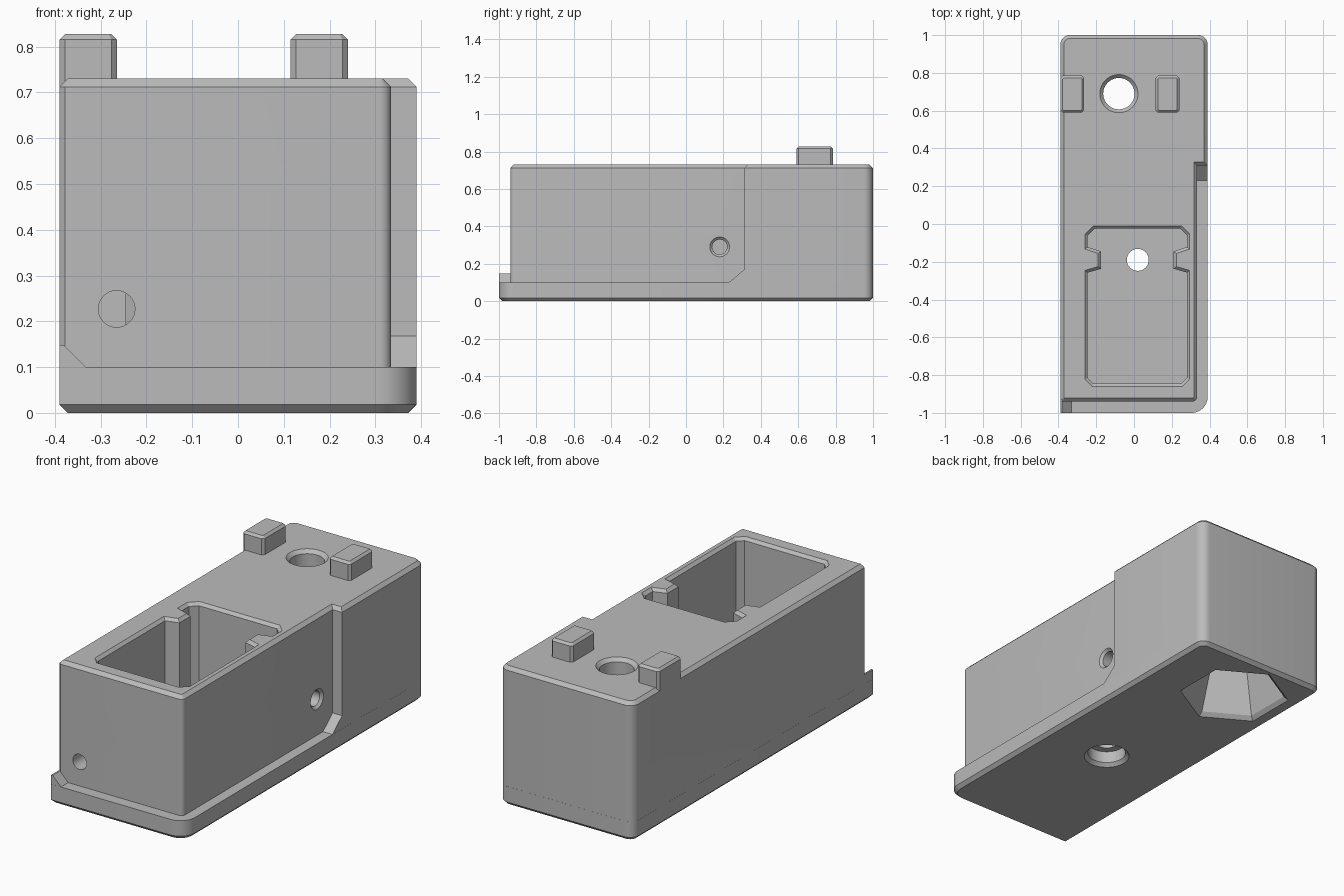
import bpy, bmesh, math
from mathutils import Vector, Matrix

cube = bpy.data.objects.get("Cube")
if cube:
    bpy.data.objects.remove(cube, do_unlink=True)

grey = bpy.data.materials.new("plain grey")
grey.use_nodes = True
COLOUR = (0.5, 0.5, 0.5, 1)
grey.diffuse_color = COLOUR
grey.node_tree.nodes["Principled BSDF"].inputs["Base Color"].default_value = COLOUR


def outline(corners):
    """Counter-clockwise outline; each corner is x, y, radius, segments (1 = chamfer)."""
    pts, n = [], len(corners)
    for i, (x, y, r, seg) in enumerate(corners):
        p = Vector((x, y))
        if not r:
            pts.append(p)
            continue
        u = (Vector(corners[i - 1][:2]) - p).normalized()
        v = (Vector(corners[(i + 1) % n][:2]) - p).normalized()
        for k in range(seg + 1):
            a = math.pi / 2 * k / seg
            pts.append(p + r * (u + v) - r * (math.cos(a) * v + math.sin(a) * u))
    return pts


def ring(x, y, r, n=48, turn=0):
    return [Vector((x + r * math.cos(math.tau * k / n + turn),
                    y + r * math.sin(math.tau * k / n + turn))) for k in range(n)]


def inset(pts, d):
    """Move every side of an outline inward by d (outward if negative)."""
    out = []
    for i, p in enumerate(pts):
        a = (p - pts[i - 1]).normalized()
        b = (pts[(i + 1) % len(pts)] - p).normalized()
        na, nb = Vector((-a.y, a.x)), Vector((-b.y, b.x))
        out.append(p + d * (na + nb) / (1 + na.dot(nb)))
    return out


def loft(name, layers, matrix=Matrix()):
    """Closed solid through (outline, height) layers."""
    bm = bmesh.new()
    rows = [[bm.verts.new((p.x, p.y, z)) for p in pts] for pts, z in layers]
    n = len(rows[0])
    bm.faces.new(rows[0][::-1])
    bm.faces.new(rows[-1])
    for lo, hi in zip(rows, rows[1:]):
        for i in range(n):
            j = (i + 1) % n
            bm.faces.new((lo[i], lo[j], hi[j], hi[i]))
    bm.transform(matrix)
    bmesh.ops.recalc_face_normals(bm, faces=bm.faces)
    mesh = bpy.data.meshes.new(name)
    bm.to_mesh(mesh)
    bm.free()
    mesh.materials.append(grey)
    ob = bpy.data.objects.new(name, mesh)
    bpy.context.collection.objects.link(ob)
    return ob


def combine(target, tool, operation):
    mod = target.modifiers.new(tool.name, "BOOLEAN")
    mod.operation, mod.object, mod.solver = operation, tool, "EXACT"
    bpy.context.view_layer.objects.active = target
    bpy.ops.object.modifier_apply(modifier=mod.name)
    bpy.data.objects.remove(tool, do_unlink=True)


W, TOP, STEP, C = 0.39, 0.73, 0.1, 0.018
E = 0.0004  # tiny offset keeping joined walls from coinciding

# Base plate with chamfered underside
foot = outline([(-W, -1, 0, 0), (W, -1, 0.085, 10), (W, 1, 0.05, 8), (-W, 1, 0.05, 8)])
body = loft("housing", [(inset(foot, C), 0), (foot, C), (foot, STEP)])

# Upper block, stepped in along the front and the right side
upper = inset(outline([(-W, -0.94, 0.012, 1), (0.335, -0.94, 0.025, 6), (0.335, 0.31, 0, 0),
                       (W, 0.31, 0, 0), (W, 1, 0.05, 8), (-W, 1, 0.05, 8)]), E)
parts = [loft("upper_block", [(upper, 0.05), (upper, TOP - C), (inset(upper, C), TOP)])]

# Sloped fillers at the ends of the step
side_frame = Matrix(((0, 0, 1, 0), (1, 0, 0, 0), (0, 1, 0, 0), (0, 0, 0, 1)))
side = [Vector(p) for p in ((0.17, 0.05), (0.32, 0.05), (0.32, 0.168), (0.31, 0.168))]
parts.append(loft("side_slope", [(side, 0.3), (side, W - E)], side_frame))
front_frame = Matrix(((1, 0, 0, 0), (0, 0, 1, 0), (0, 1, 0, 0), (0, 0, 0, 1)))
tab = [Vector(p) for p in ((E - W, 0.05), (-0.282, 0.05), (-0.38, 0.148), (E - W, 0.148))]
parts.append(loft("front_tab", [(tab, E - 1), (tab, -0.9)], front_frame))

# Two locating pegs on the top
for name, x in (("left_peg", -W + E), ("right_peg", 0.115)):
    x2 = x + 0.125
    peg = outline([(x, 0.59, 0.012, 1), (x2, 0.59, 0.012, 1),
                   (x2, 0.785, 0.012, 1), (x, 0.785, 0.012, 1)])
    parts.append(loft(name, [(peg, 0.6), (peg, 0.815), (inset(peg, 0.012), 0.827)]))
for part in parts:
    combine(body, part, "UNION")

# Deep pocket with two inward ribs and a chamfered rim
x1, x2 = -0.245, 0.28
pocket = outline([
    (x1, -0.845, 0.03, 1), (x2, -0.845, 0.03, 1), (x2, -0.257, 0, 0), (0.21, -0.237, 0, 0),
    (0.21, -0.145, 0, 0), (x2, -0.122, 0, 0), (x2, -0.025, 0.035, 1), (x1, -0.025, 0.035, 1),
    (x1, -0.122, 0, 0), (-0.175, -0.145, 0, 0), (-0.175, -0.237, 0, 0), (x1, -0.257, 0, 0)])
rim = inset(pocket, -0.015)
cuts = [loft("pocket_cut", [(pocket, 0.15), (pocket, TOP - 0.015), (rim, TOP), (rim, TOP + 0.05)])]

# Floor screw hole with a wider mouth underneath
cuts.append(loft("floor_hole_cut", [
    (ring(0.02, -0.19, r), z) for r, z in
    ((0.113, -0.05), (0.113, 0), (0.095, 0.018), (0.095, 0.08), (0.058, 0.081), (0.058, 0.2))]))

# Rear through hole, countersunk above, tapering hexagonal seat below
cuts.append(loft("rear_hole_cut", [
    (ring(-0.08, 0.69, r), z) for r, z in
    ((0.083, 0.3), (0.083, TOP - C), (0.101, TOP), (0.101, TOP + 0.05))]))
cuts.append(loft("hex_seat_cut", [
    (ring(-0.08, 0.69, r, 6, math.pi / 2), z) for r, z in
    ((0.275, -0.05), (0.275, 0), (0.253, 0.02), (0.105, 0.5))]))

# Chamfered hole in the right side
cuts.append(loft("side_hole_cut", [
    (ring(0.18, 0.29, r, 32), z) for r, z in
    ((0.04, 0.05), (0.04, 0.322), (0.053, 0.3346), (0.053, 0.36))], side_frame))

# Small hole in the front wall
front_hole = ring(-0.265, 0.227, 0.04, 32)
cuts.append(loft("front_hole_cut", [(front_hole, -0.97), (front_hole, -0.78)], front_frame))
for cut in cuts:
    cut.hide_render = True
    combine(body, cut, "DIFFERENCE")

bpy.ops.object.select_all(action="DESELECT")
body.select_set(True)
bpy.context.view_layer.objects.active = body
bpy.ops.object.shade_smooth_by_angle(angle=math.radians(25))
